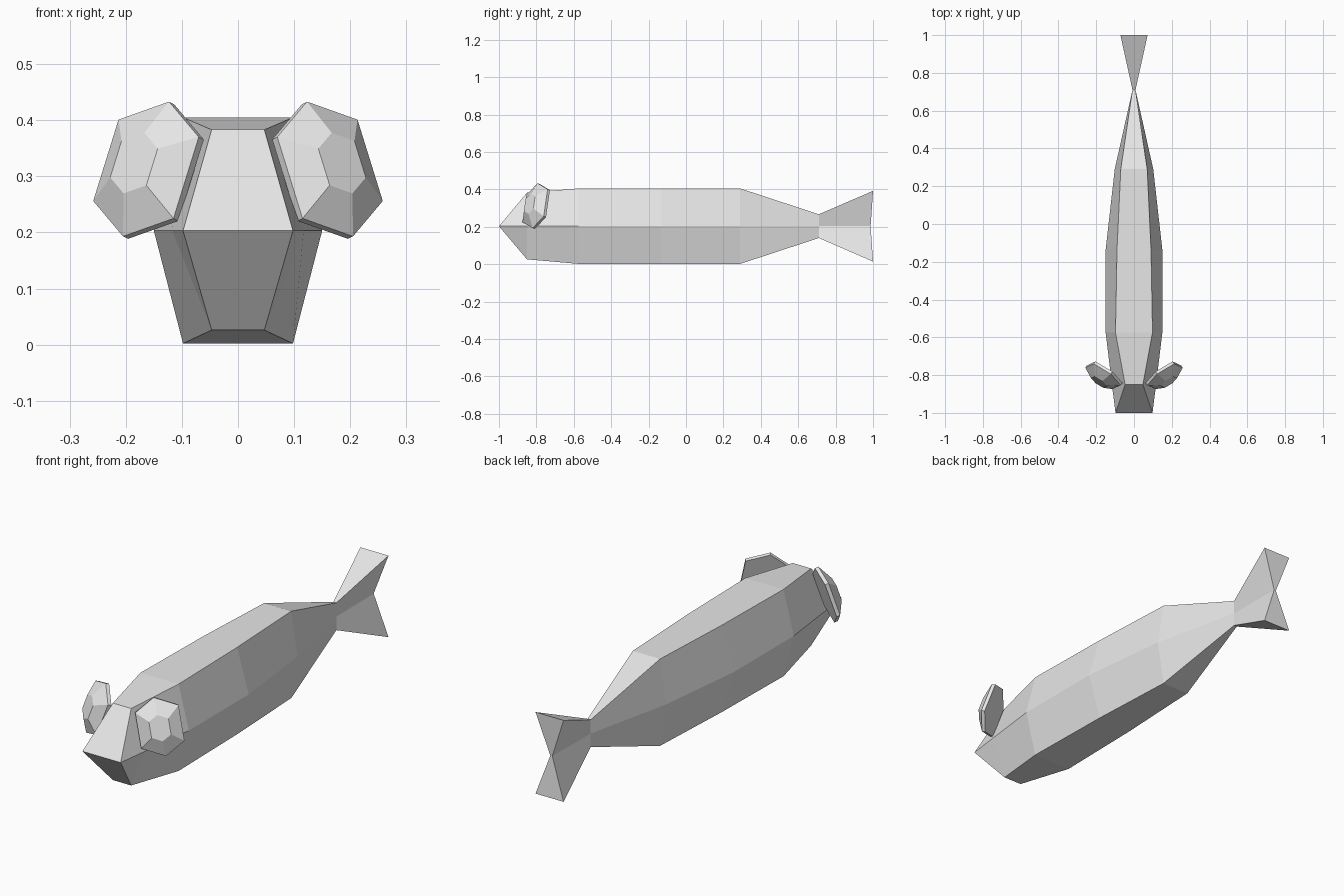
import bpy
import bmesh
from mathutils import Vector

cube = bpy.data.objects.get("Cube")
if cube:
    bpy.data.objects.remove(cube, do_unlink=True)

# Single plain material
grey = bpy.data.materials.new("light grey")
grey.use_nodes = True
grey.diffuse_color = (0.8, 0.8, 0.8, 1)
grey.node_tree.nodes["Principled BSDF"].inputs["Base Color"].default_value = (0.8, 0.8, 0.8, 1)


def loft(name, rings, caps):
    """Skin a list of closed six-point rings; caps lists (ring, point indices)."""
    bm = bmesh.new()
    grid = [[bm.verts.new(p) for p in ring] for ring in rings]
    for a, b in zip(grid, grid[1:]):
        for i in range(6):
            j = (i + 1) % 6
            bm.faces.new((a[i], a[j], b[j], b[i]))
    for ring, ids in caps:
        bm.faces.new([grid[ring][i] for i in ids])
    bmesh.ops.remove_doubles(bm, verts=bm.verts, dist=0.0005)
    bmesh.ops.recalc_face_normals(bm, faces=bm.faces)
    mesh = bpy.data.meshes.new(name)
    bm.to_mesh(mesh)
    bm.free()
    mesh.materials.append(grey)
    obj = bpy.data.objects.new(name, mesh)
    bpy.context.collection.objects.link(obj)
    return obj


def section(y, mid, flat, top, bottom, mid_y=None):
    """Six-sided body section: flat top and bottom, side ridge at mid height."""
    my = y if mid_y is None else mid_y
    return [(-flat, y, top), (flat, y, top), (mid, my, MID_Z),
            (flat, y, bottom), (-flat, y, bottom), (-mid, my, MID_Z)]


# Body: wedge mouth, long barrel, pinched tail root and flared forked fin
MID_Z = 0.203
loft("body_and_tail", [
    section(-1.0, 0.098, 0.098, MID_Z, MID_Z),
    section(-0.85, 0.117, 0.047, 0.383, 0.026),
    section(-0.575, 0.15, 0.098, 0.405, 0.002),
    section(-0.135, 0.15, 0.09, 0.405, 0.002),
    section(0.29, 0.102, 0.07, 0.405, 0.002),
    section(0.71, 0.008, 0.008, 0.267, 0.14),
    section(1.0, 0.005, 0.072, 0.392, 0.014, mid_y=0.987),
], [(6, (0, 1, 2, 5)), (6, (5, 2, 3, 4))])

# Eyes: tilted six-sided gems with a thin rim and a small front facet
half = [Vector((-0.041, 0.013, 0.12)), Vector((0.049, 0.067, 0.088)),
        Vector((0.094, 0.046, -0.057))]
spokes = half + [-v for v in half]
outward = Vector((0.565, -0.777, 0.277))
for side, name in ((1, "left_eye"), (-1, "right_eye")):
    rings = []
    for depth, size in ((-0.016, 1), (0, 1), (0.038, 0.45)):
        pts = [Vector((0.164, -0.807, 0.313)) + outward * depth + v * size for v in spokes]
        rings.append([(side * p.x, p.y, p.z) for p in pts])
    loft(name, rings, [(0, range(6)), (2, range(6))])
